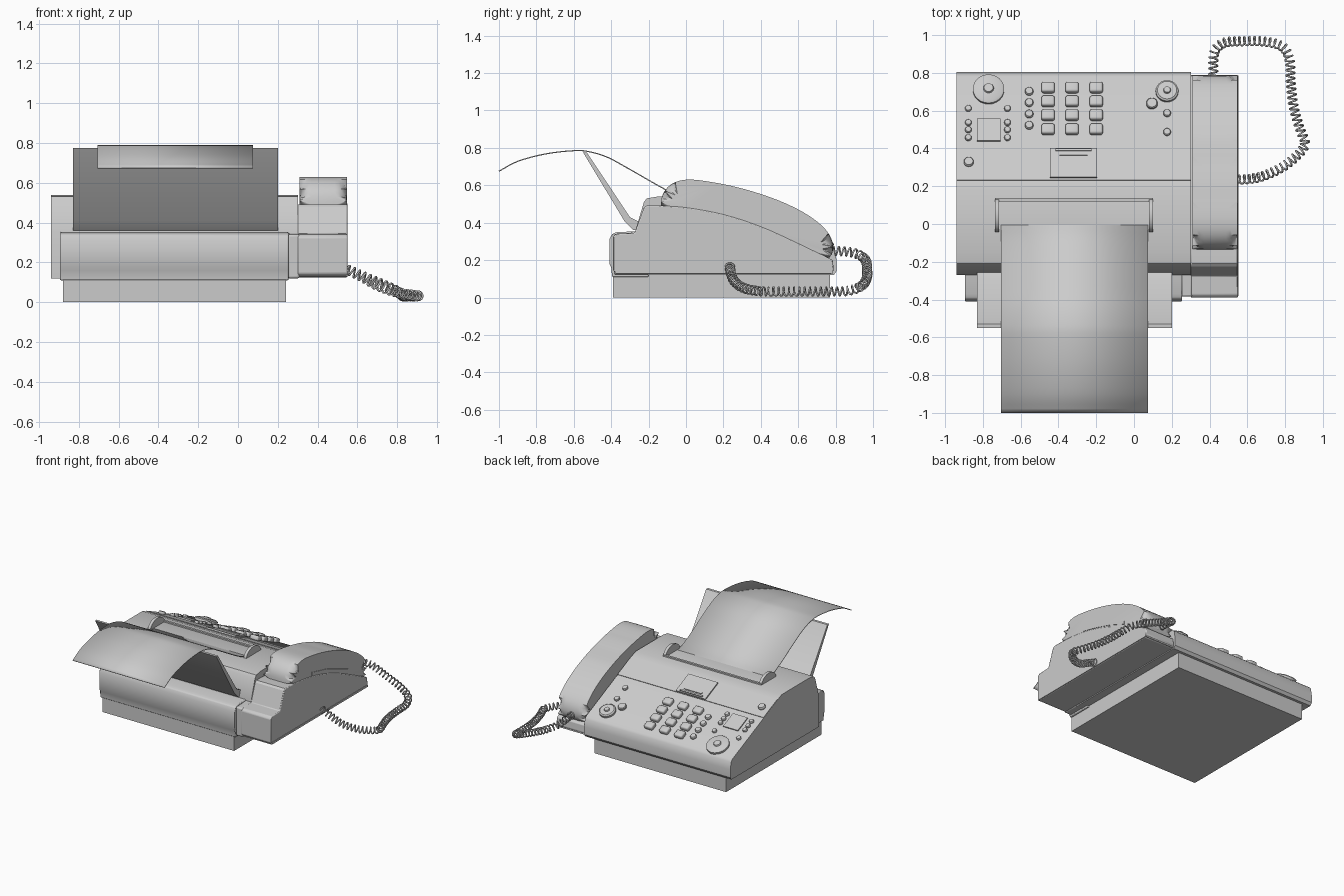
import bpy, bmesh, math
from mathutils import Vector, Matrix

if "Cube" in bpy.data.objects:
    bpy.data.objects.remove(bpy.data.objects["Cube"])

SLOPE = math.atan(0.45)


def finish(bm, name, angle=30):
    bmesh.ops.recalc_face_normals(bm, faces=bm.faces)
    me = bpy.data.meshes.new(name)
    bm.to_mesh(me)
    bm.free()
    ob = bpy.data.objects.new(name, me)
    bpy.context.collection.objects.link(ob)
    bpy.ops.object.select_all(action='DESELECT')
    ob.select_set(True)
    bpy.context.view_layer.objects.active = ob
    bpy.ops.object.shade_smooth_by_angle(angle=math.radians(angle))
    return ob


def spline(pts, steps):
    """Smooth path through the points."""
    p = [Vector(q) for q in pts]
    p = [2 * p[0] - p[1]] + p + [2 * p[-1] - p[-2]]
    out = []
    for i in range(1, len(p) - 2):
        a, b, c, d = p[i - 1:i + 3]
        for k in range(steps):
            t = k / steps
            out.append(0.5 * (2 * b + (c - a) * t + (2 * a - 5 * b + 4 * c - d) * t * t
                              + (3 * b - a - 3 * c + d) * t ** 3))
    return out + [p[-2]]


def prism(name, profile, x0, x1, bevel=0.0, round_count=0, round_r=0.0):
    """Extrude a y-z profile along x; optionally round the first edges of both end caps."""
    bm = bmesh.new()
    a = [bm.verts.new((x0, q[0], q[1])) for q in profile]
    b = [bm.verts.new((x1, q[0], q[1])) for q in profile]
    n = len(a)
    bm.faces.new(a)
    bm.faces.new(b[::-1])
    for i in range(n):
        bm.faces.new((a[i], b[i], b[(i + 1) % n], a[(i + 1) % n]))
    if round_count:
        edges = [bm.edges.get((s[i], s[i + 1])) for s in (a, b) for i in range(round_count)]
        bmesh.ops.bevel(bm, geom=edges, offset=round_r, segments=5, profile=0.5,
                        affect='EDGES', clamp_overlap=False)
    ob = finish(bm, name)
    if bevel:
        m = ob.modifiers.new("bevel", 'BEVEL')
        m.width, m.segments = bevel, 2
        m.limit_method, m.angle_limit = 'ANGLE', math.radians(40)
    return ob


def box(name, x0, x1, y0, y1, z0, z1, bevel=0.0):
    return prism(name, [(y0, z0), (y1, z0), (y1, z1), (y0, z1)], x0, x1, bevel)


def on_panel(x, y, lift=0.0):
    """Matrix standing on the sloped control panel."""
    return (Matrix.Translation((x, y, 0.30 + (0.72 - y) * 0.45))
            @ Matrix.Rotation(-SLOPE, 4, 'X') @ Matrix.Translation((0, 0, lift)))


def knobs(name, items):
    """Round buttons: x, y, radius, height."""
    bm = bmesh.new()
    for x, y, r, h in items:
        for r1, r2, z0, z1 in ((r, r, -0.01, h * 0.7), (r, r * 0.85, h * 0.7, h)):
            bmesh.ops.create_cone(bm, cap_ends=True, segments=24, radius1=r1, radius2=r2,
                                  depth=z1 - z0, matrix=on_panel(x, y, (z0 + z1) / 2))
    return finish(bm, name)


def keys(name, items, bevel=0.0):
    """Rectangular pieces: x, y, width, depth, height."""
    bm = bmesh.new()
    for x, y, w, d, h in items:
        bmesh.ops.create_cube(bm, size=1, matrix=on_panel(x, y, h / 2 - 0.005)
                              @ Matrix.Diagonal((w, d, h + 0.01, 1)))
    if bevel:
        bmesh.ops.bevel(bm, geom=bm.edges[:], offset=bevel, segments=3, profile=0.5, affect='EDGES')
    return finish(bm, name)


# Body
box("base", -0.88, 0.24, -0.39, 0.77, 0, 0.13)
prism("main_body", [(-0.27, 0.12), (0.79, 0.12), (0.805, 0.14), (0.805, 0.20), (0.795, 0.255),
                    (0.78, 0.273), (0.23, 0.52), (0.18, 0.54), (-0.15, 0.54), (-0.21, 0.53),
                    (-0.225, 0.51), (-0.27, 0.36)], -0.94, 0.302)
prism("rear_housing", [(-0.2, 0.11), (-0.395, 0.11), (-0.40, 0.16), (-0.41, 0.18), (-0.41, 0.31),
                       (-0.395, 0.34), (-0.37, 0.35), (-0.2, 0.355)], -0.895, 0.255, 0.006)
prism("rear_corner", [(-0.2, 0.12), (-0.385, 0.12), (-0.385, 0.34), (-0.2, 0.35)], 0.25, 0.31, 0.01)

# Handset cradle
curve = [tuple(v) for v in spline([(-0.15, 0.492, 0), (0, 0.482, 0), (0.2, 0.445, 0), (0.4, 0.38, 0),
                                   (0.6, 0.29, 0), (0.785, 0.20, 0)], 4)]
prism("handset_cradle", [(-0.37, 0.125), (-0.39, 0.145), (-0.39, 0.325), (-0.375, 0.34),
                         (-0.275, 0.345), (-0.225, 0.48), (-0.21, 0.492)] + curve
      + [(0.79, 0.145), (0.775, 0.125)], 0.30, 0.55, 0.006)
box("cradle_skirt", 0.302, 0.554, -0.38, 0.785, 0.128, 0.143)

# Handset
top = spline([(-0.135, 0.49, 0), (-0.125, 0.55, 0), (-0.08, 0.605, 0), (0, 0.63, 0), (0.12, 0.62, 0),
              (0.3, 0.583, 0), (0.48, 0.525, 0), (0.62, 0.46, 0), (0.72, 0.39, 0), (0.775, 0.32, 0),
              (0.785, 0.25, 0), (0.765, 0.21, 0)], 3)
under = [(0.6, 0.285), (0.4, 0.375), (0.2, 0.44), (0, 0.477)]
prism("handset", [tuple(v) for v in top] + under, 0.31, 0.547, 0, len(top) - 1, 0.06)
prism("handset_side_panel", [(0.11, 0.495), (0.3, 0.45), (0.55, 0.355), (0.55, 0.33), (0.4, 0.39),
                             (0.25, 0.435), (0.11, 0.468)], 0.53, 0.551)

# Document tray, paper and slot
prism("paper_tray", [(-0.24, 0.36), (-0.28, 0.36), (-0.33, 0.41), (-0.55, 0.775), (-0.53, 0.775),
                     (-0.30, 0.43), (-0.24, 0.40)], -0.83, 0.20)
path = spline([(0, 0.125, 0.50), (0, 0, 0.535), (0, -0.1, 0.572), (0, -0.3, 0.685), (0, -0.42, 0.75),
               (0, -0.52, 0.78), (0, -0.6, 0.785), (0, -0.75, 0.768), (0, -0.9, 0.728),
               (0, -1.0, 0.675)], 4)
bm = bmesh.new()
rows = [[bm.verts.new((x, p.y, p.z)) for x in (-0.705, 0.075)] for p in path]
for r, s in zip(rows, rows[1:]):
    bm.faces.new((r[0], r[1], s[1], s[0]))
paper = finish(bm, "paper_sheet")
m = paper.modifiers.new("thickness", 'SOLIDIFY')
m.thickness, m.offset = 0.006, 0

box("slot_bar", -0.735, 0.10, 0.12, 0.137, 0.52, 0.55)
fin = [(0.045 + 0.09 * math.cos(a), 0.53 + 0.07 * math.sin(a))
       for a in (math.pi * i / 12 for i in range(13))]
for side, x in (("left", -0.725), ("right", 0.09)):
    prism(side + "_paper_guide", fin, x - 0.011, x + 0.011)

# Control panel
keys("upper_panel", [(-0.319, 0.315, 1.24, 0.185, 0.004)])
keys("number_keys", [(x, y, 0.07, 0.058, 0.03) for x in (-0.455, -0.328, -0.20)
                     for y in (0.718, 0.645, 0.572, 0.497)], 0.012)
small = [(x, y, 0.017, 0.015) for x in (-0.877, -0.67) for y in (0.61, 0.535, 0.497, 0.455)]
small += [(-0.555, y, 0.022, 0.018) for y in (0.70, 0.64, 0.58, 0.52)]
small += [(0.095, 0.635, 0.03, 0.02), (0.175, 0.585, 0.02, 0.015),
          (0.175, 0.485, 0.02, 0.015), (-0.875, 0.325, 0.026, 0.022)]
knobs("small_buttons", small)
knobs("dials", [(-0.77, 0.71, 0.083, 0.022), (-0.77, 0.71, 0.028, 0.032),
                (0.175, 0.70, 0.06, 0.022), (0.175, 0.70, 0.02, 0.032)])
keys("square_pad", [(-0.77, 0.497, 0.125, 0.13, 0.008)])
keys("display", [(-0.32, 0.32, 0.25, 0.17, 0.014), (-0.32, 0.385, 0.19, 0.012, 0.022),
                 (-0.32, 0.363, 0.15, 0.012, 0.020)])

# Coiled cord
route = spline([(0.545, 0.235, 0.165), (0.62, 0.24, 0.13), (0.70, 0.26, 0.085), (0.80, 0.31, 0.05),
                (0.88, 0.38, 0.035), (0.905, 0.43, 0.032), (0.88, 0.5, 0.032), (0.845, 0.62, 0.032),
                (0.83, 0.75, 0.032), (0.825, 0.86, 0.035), (0.79, 0.935, 0.06), (0.70, 0.965, 0.10),
                (0.58, 0.968, 0.15), (0.48, 0.96, 0.20), (0.43, 0.92, 0.23), (0.42, 0.86, 0.245),
                (0.42, 0.775, 0.25)], 12)
dist = [0.0]
for p, q in zip(route, route[1:]):
    dist.append(dist[-1] + (q - p).length)
count, seg, coil = 900, 0, []
for i in range(count + 1):
    d = dist[-1] * i / count
    while seg < len(route) - 2 and dist[seg + 1] < d:
        seg += 1
    tangent = route[seg + 1] - route[seg]
    centre = route[seg] + tangent * ((d - dist[seg]) / (dist[seg + 1] - dist[seg]))
    side = tangent.cross(Vector((0, 0, 1))).normalized()
    up = side.cross(tangent).normalized()
    a = 2 * math.pi * d / 0.029
    coil.append(centre + 0.023 * (side * math.cos(a) + up * math.sin(a)))
cu = bpy.data.curves.new("coiled_cord", 'CURVE')
cu.dimensions = '3D'
cu.bevel_depth, cu.bevel_resolution, cu.use_fill_caps = 0.005, 1, True
sp = cu.splines.new('POLY')
sp.points.add(count)
for pt, c in zip(sp.points, coil):
    pt.co = (*c, 1)
bpy.context.collection.objects.link(bpy.data.objects.new("coiled_cord", cu))
